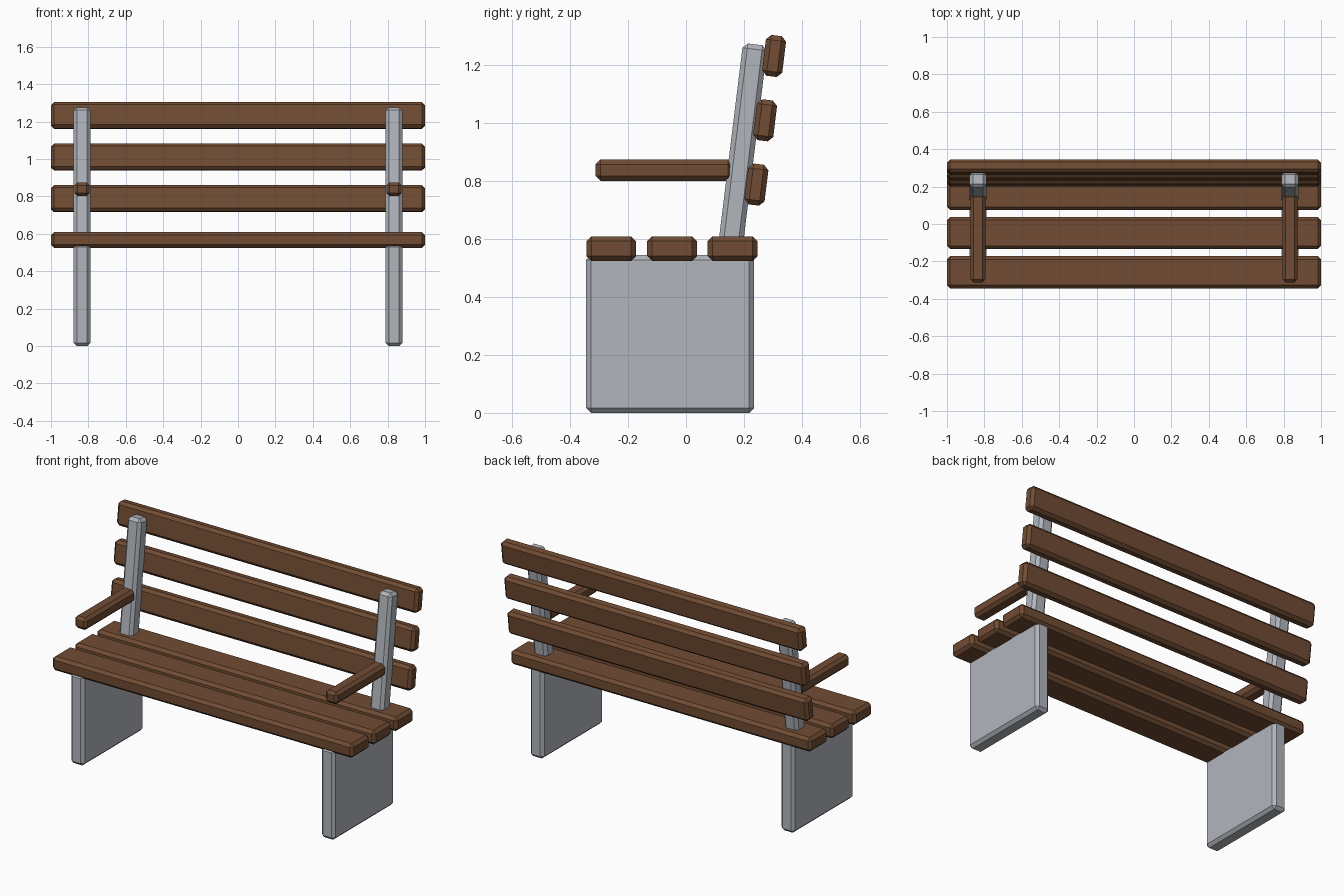
import bpy
import bmesh
from math import radians
from mathutils import Matrix, Vector

cube = bpy.data.objects.get("Cube")
if cube:
    bpy.data.objects.remove(cube, do_unlink=True)


def make_material(name, rgb):
    mat = bpy.data.materials.new(name)
    mat.use_nodes = True
    color = (*rgb, 1.0)
    mat.diffuse_color = color
    mat.node_tree.nodes["Principled BSDF"].inputs["Base Color"].default_value = color
    return mat


wood = make_material("brown wood", (0.165, 0.072, 0.033))
stone = make_material("pale grey", (0.44, 0.465, 0.505))

CHAMFER = 0.017
LEAN = radians(-7)


def block(name, size, location, mat, lean=0.0):
    """Chamfered flat-shaded box, optionally leaning backwards."""
    mesh = bpy.data.meshes.new(name)
    bm = bmesh.new()
    bmesh.ops.create_cube(bm, size=1.0, matrix=Matrix.Diagonal((*size, 1.0)))
    bmesh.ops.bevel(bm, geom=bm.edges[:], offset=CHAMFER, segments=1,
                    affect='EDGES', profile=0.5)
    bm.to_mesh(mesh)
    bm.free()
    mesh.materials.append(mat)
    obj = bpy.data.objects.new(name, mesh)
    obj.location = location
    obj.rotation_euler.x = lean
    bpy.context.collection.objects.link(obj)
    return obj


# Seat slats, front to back
for name, y in (("front", -0.258), ("middle", -0.048), ("rear", 0.161)):
    block(f"seat_slat_{name}", (2.0, 0.172, 0.085), (0, y, 0.567), wood)

# Leaning backrest slats
for name, y, z in (("lower", 0.243, 0.788), ("middle", 0.273, 1.01),
                   ("upper", 0.304, 1.232)):
    block(f"back_slat_{name}", (2.0, 0.07, 0.142), (0, y, z), wood, LEAN)

# Side panels, back posts and armrests, mirrored left and right
post_length = 0.73
post_top = Vector((0, 0.239, 1.272))
post_axis = Matrix.Rotation(LEAN, 3, 'X') @ Vector((0, 0, 1))
post_center = post_top - post_axis * post_length / 2
for side, sign in (("left", 1), ("right", -1)):
    x = sign * 0.834
    block(f"leg_panel_{side}", (0.09, 0.58, 0.545), (x, -0.055, 0.2725), stone)
    block(f"back_post_{side}", (0.09, 0.085, post_length),
          (x, post_center.y, post_center.z), stone, LEAN)
    block(f"armrest_{side}", (0.082, 0.475, 0.074), (x, -0.075, 0.838), wood)
